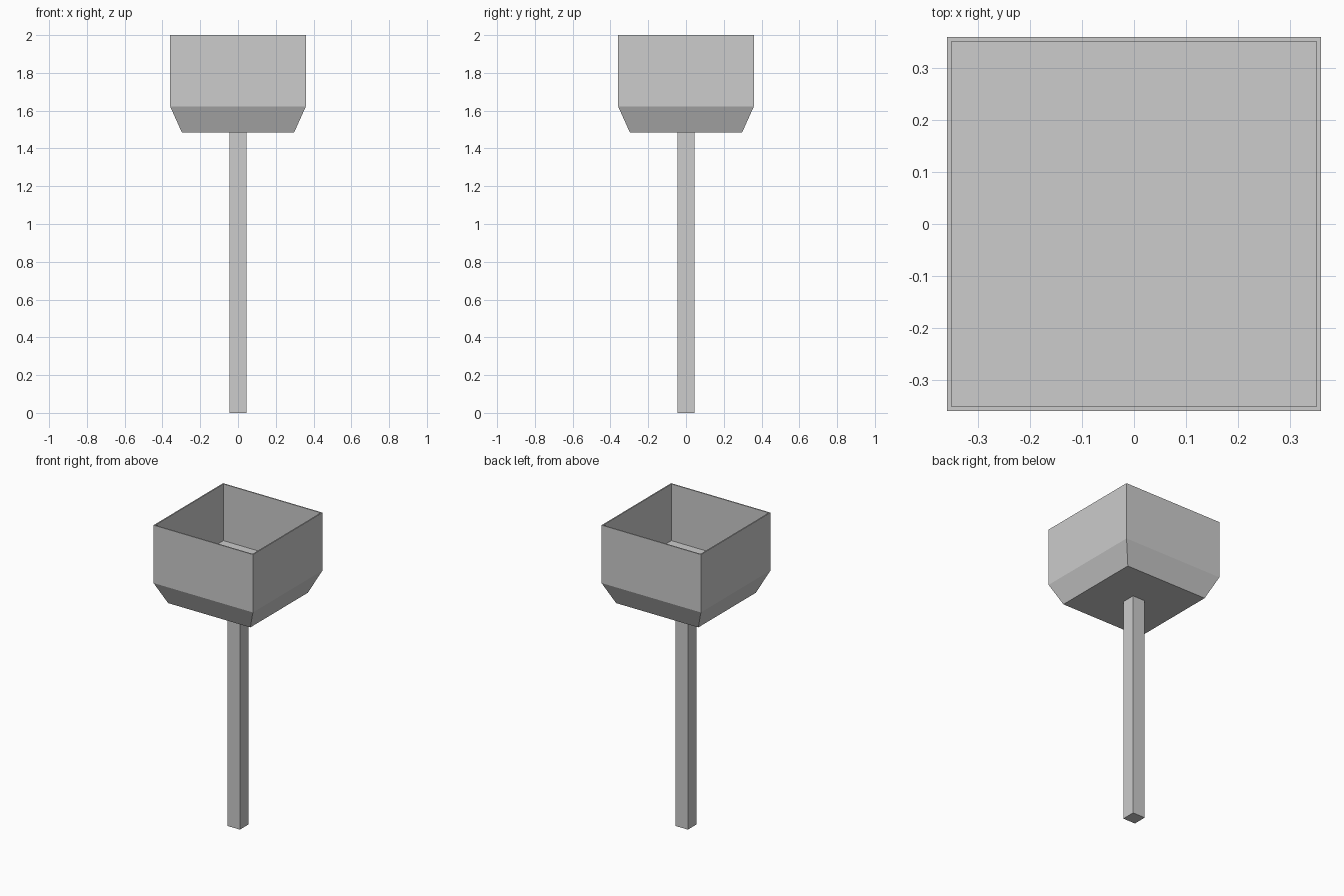
import bpy
import bmesh

default_cube = bpy.data.objects.get("Cube")
if default_cube:
    bpy.data.objects.remove(default_cube, do_unlink=True)

# Single plain grey
grey = bpy.data.materials.new("light_grey")
grey.use_nodes = True
colour = (0.604, 0.604, 0.604, 1)
grey.diffuse_color = colour
grey.node_tree.nodes["Principled BSDF"].inputs["Base Color"].default_value = colour


def square_loft(name, profile):
    """Skin a stack of squares given as (half width, height), capped at both ends."""
    bm = bmesh.new()
    corners = [(-1, -1), (1, -1), (1, 1), (-1, 1)]
    rings = [[bm.verts.new((sx * w, sy * w, z)) for sx, sy in corners]
             for w, z in profile]
    for low, high in zip(rings, rings[1:]):
        for i in range(4):
            j = (i + 1) % 4
            bm.faces.new((low[i], low[j], high[j], high[i]))
    bm.faces.new(rings[0][::-1])
    bm.faces.new(rings[-1])
    mesh = bpy.data.meshes.new(name)
    bm.to_mesh(mesh)
    bm.free()
    mesh.materials.append(grey)
    obj = bpy.data.objects.new(name, mesh)
    bpy.context.collection.objects.link(obj)
    return obj


# Square post
square_loft("post", [(0.045, 0), (0.045, 1.484)])

# Open box: tapered base, outer wall, thin rim, inner wall, flat floor
square_loft("open_box", [(0.297, 1.484), (0.359, 1.622), (0.359, 2),
                         (0.351, 2), (0.351, 1.63)])
